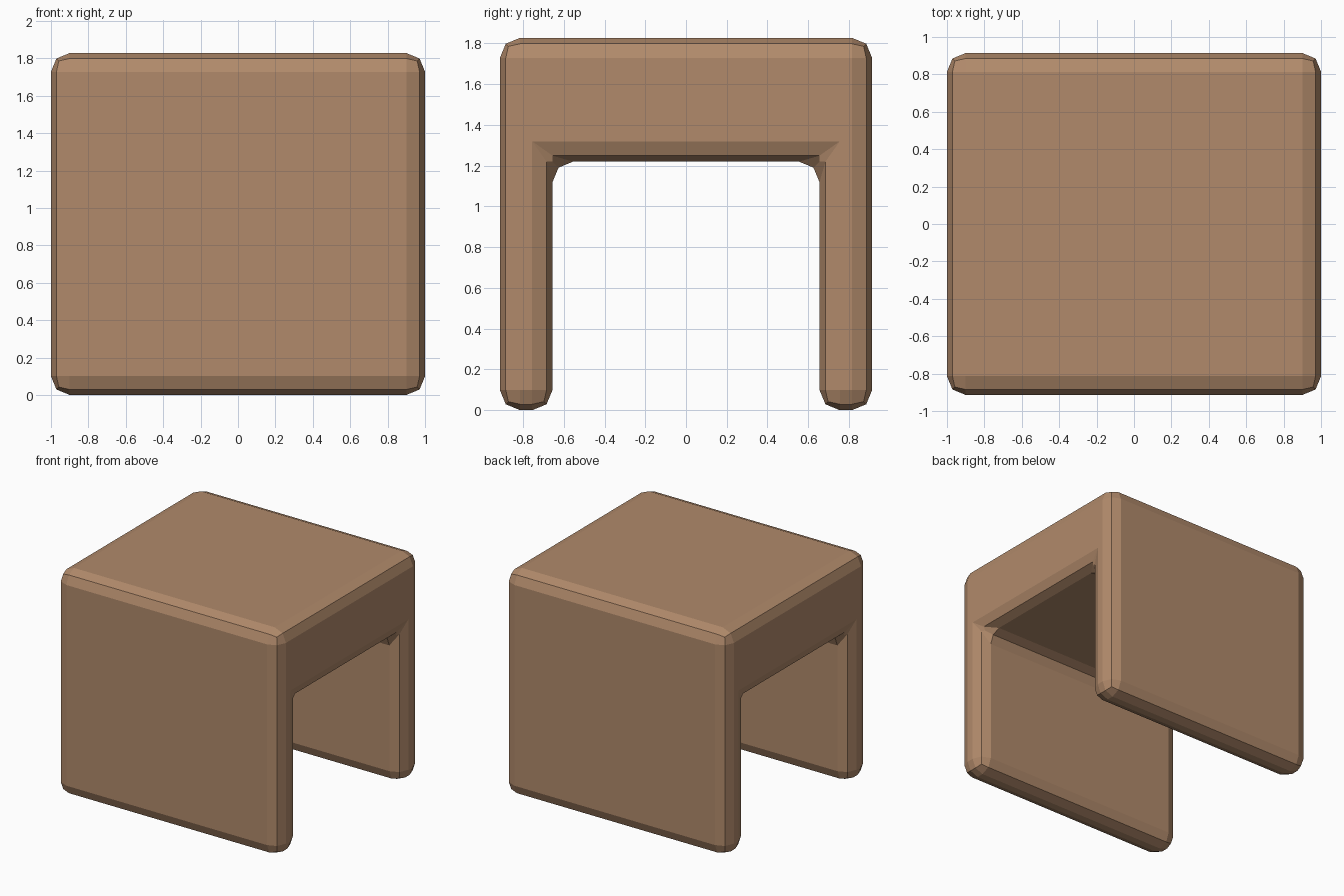
import bpy
import bmesh

cube = bpy.data.objects.get("Cube")
if cube:
    bpy.data.objects.remove(cube, do_unlink=True)

# Wood colour
wood = bpy.data.materials.new("warm_brown_wood")
wood.use_nodes = True
colour = (0.44, 0.255, 0.147, 1)
wood.diffuse_color = colour
wood.node_tree.nodes["Principled BSDF"].inputs["Base Color"].default_value = colour

# Arch profile in the y-z plane, mirrored about y = 0
half_length, outer, inner, top, underside = 1.0, 0.914, 0.655, 1.828, 1.22
half = [(inner, underside), (inner, 0), (outer, 0), (outer, top)]
profile = half + [(-y, z) for y, z in reversed(half)]

# Extrude the profile along x
bm = bmesh.new()
face = bm.faces.new([bm.verts.new((-half_length, y, z)) for y, z in profile])
result = bmesh.ops.extrude_face_region(bm, geom=[face])
verts = [v for v in result["geom"] if isinstance(v, bmesh.types.BMVert)]
bmesh.ops.translate(bm, verts=verts, vec=(2 * half_length, 0, 0))
bmesh.ops.recalc_face_normals(bm, faces=bm.faces)
mesh = bpy.data.meshes.new("arched_stool")
bm.to_mesh(mesh)
bm.free()
mesh.materials.append(wood)
stool = bpy.data.objects.new("arched_stool", mesh)
bpy.context.collection.objects.link(stool)

# Faceted rounding on every edge
bevel = stool.modifiers.new("rounded_edges", "BEVEL")
bevel.width = 0.1
bevel.segments = 2
bevel.limit_method = "ANGLE"
